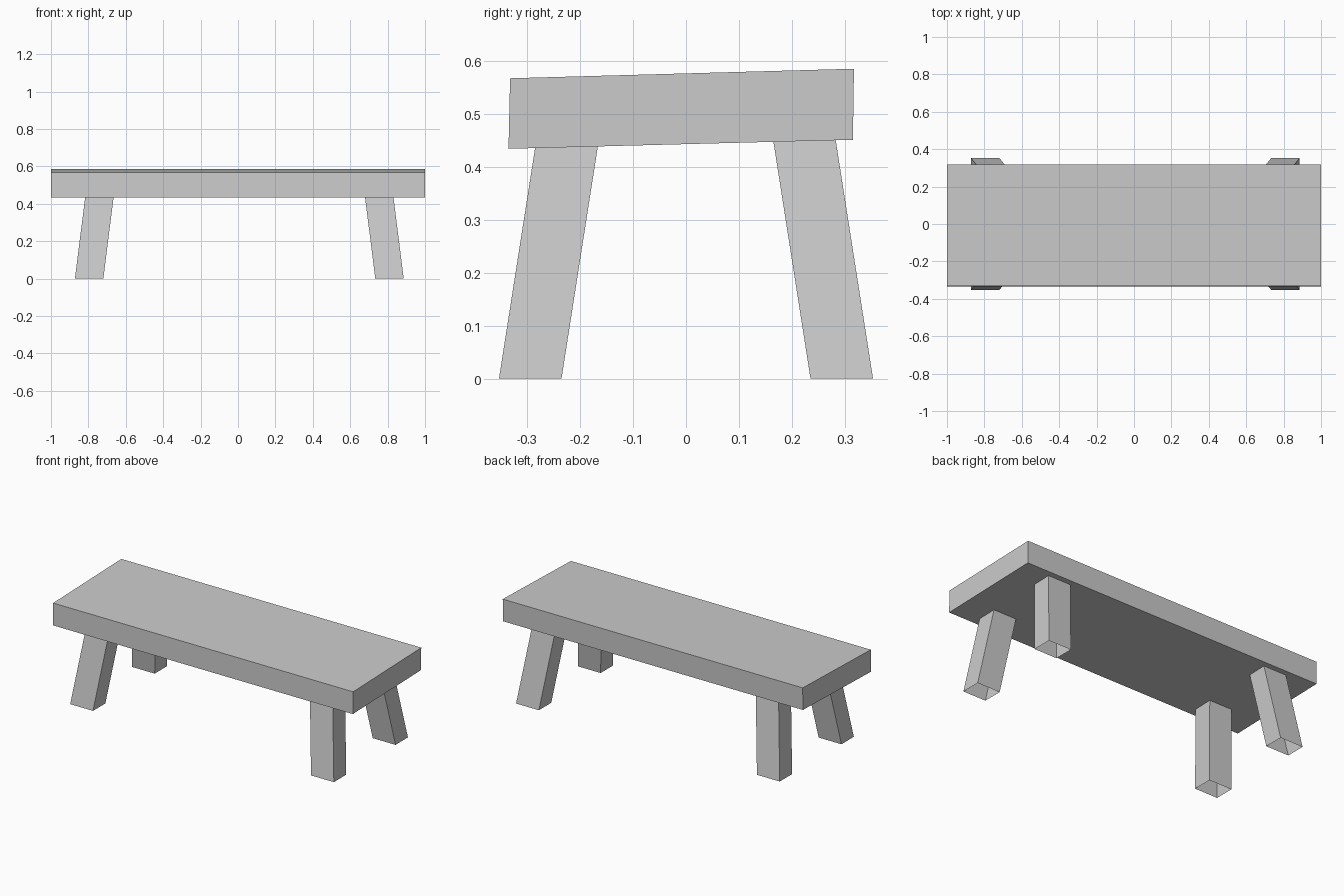
import bpy
import bmesh

default_cube = bpy.data.objects.get("Cube")
if default_cube:
    bpy.data.objects.remove(default_cube, do_unlink=True)

# Single plain grey material
grey = bpy.data.materials.new("plain grey")
grey.use_nodes = True
colour = (0.6, 0.6, 0.6, 1)
grey.diffuse_color = colour
grey.node_tree.nodes["Principled BSDF"].inputs["Base Color"].default_value = colour


def sweep(name, profile, offset, capped):
    """Sweep a four-point outline along an offset, with or without end caps."""
    bm = bmesh.new()
    start = [bm.verts.new(p) for p in profile]
    end = [bm.verts.new([a + b for a, b in zip(p, offset)]) for p in profile]
    for i in range(len(start)):
        j = (i + 1) % len(start)
        bm.faces.new((start[i], start[j], end[j], end[i]))
    if capped:
        bm.faces.new(start[::-1])
        bm.faces.new(end)
    bmesh.ops.recalc_face_normals(bm, faces=bm.faces)
    mesh = bpy.data.meshes.new(name)
    bm.to_mesh(mesh)
    bm.free()
    mesh.materials.append(grey)
    obj = bpy.data.objects.new(name, mesh)
    bpy.context.collection.objects.link(obj)
    return obj


# Seat plank, slightly higher at the back
seat_profile = [(-1, -0.335, 0.434), (-1, 0.315, 0.451),
                (-1, 0.317, 0.585), (-1, -0.332, 0.567)]
sweep("seat", seat_profile, (2, 0, 0), True)

# Splayed hollow legs with open feet
half_x, half_y, leg_height = 0.076, 0.059, 0.46
for side, sx in (("right", -1), ("left", 1)):
    for end, sy in (("front", -1), ("back", 1)):
        cx, cy = 0.007 + sx * 0.803, sy * 0.294
        foot = [(cx + dx * half_x, cy + dy * half_y, 0)
                for dx, dy in ((-1, -1), (1, -1), (1, 1), (-1, 1))]
        lean = (-sx * 0.058, -sy * 0.072, leg_height)
        sweep(f"{end}_{side}_leg", foot, lean, False)
